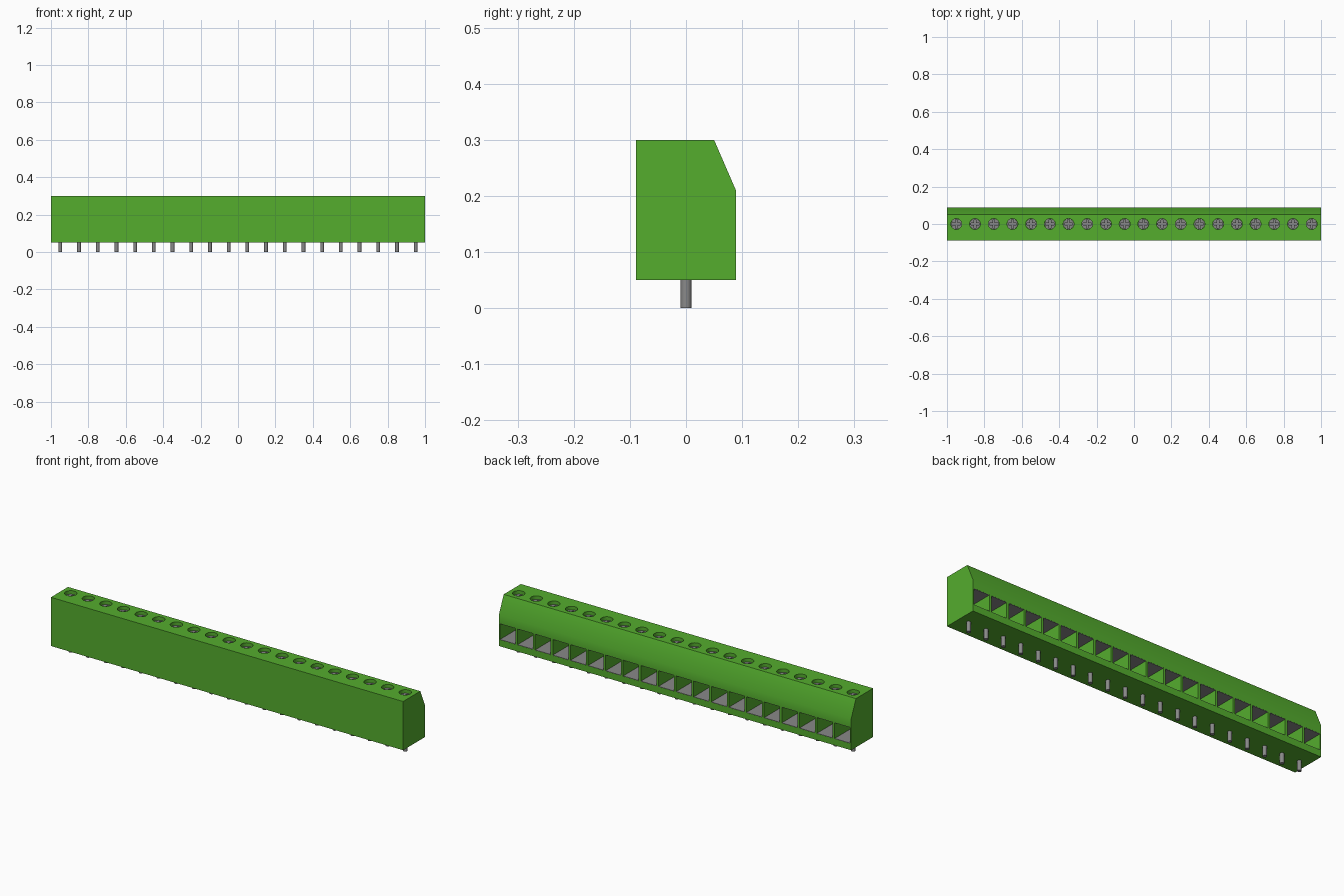
import bpy, bmesh, math
from mathutils import Matrix

if "Cube" in bpy.data.objects:
    bpy.data.objects.remove(bpy.data.objects["Cube"], do_unlink=True)

COUNT, PITCH = 20, 0.1
XS = [(i - (COUNT - 1) / 2) * PITCH for i in range(COUNT)]


def material(name, rgb):
    m = bpy.data.materials.new(name)
    m.use_nodes = True
    m.diffuse_color = (*rgb, 1)
    m.node_tree.nodes["Principled BSDF"].inputs["Base Color"].default_value = (*rgb, 1)
    return m


GREEN = material("green plastic", (0.089, 0.418, 0.027))
METAL = material("grey metal", (0.25, 0.25, 0.25))


def finish(bm, name, mat):
    bmesh.ops.recalc_face_normals(bm, faces=bm.faces)
    me = bpy.data.meshes.new(name)
    bm.to_mesh(me)
    bm.free()
    me.materials.append(mat)
    ob = bpy.data.objects.new(name, me)
    bpy.context.collection.objects.link(ob)
    return ob


def box_row(name, mat, width, y0, y1, z0, z1):
    """One box per terminal."""
    bm = bmesh.new()
    for x in XS:
        place = Matrix.Translation((x, (y0 + y1) / 2, (z0 + z1) / 2))
        bmesh.ops.create_cube(bm, size=1, matrix=place @ Matrix.Diagonal((width, y1 - y0, z1 - z0, 1)))
    return finish(bm, name, mat)


def cylinder_row(name, mat, radius, z0, z1, sides):
    """One upright cylinder per terminal."""
    bm = bmesh.new()
    for x in XS:
        bmesh.ops.create_cone(bm, cap_ends=True, segments=sides, radius1=radius, radius2=radius,
                              depth=z1 - z0, matrix=Matrix.Translation((x, 0, (z0 + z1) / 2)))
    return finish(bm, name, mat)


def activate(ob):
    bpy.ops.object.select_all(action="DESELECT")
    ob.select_set(True)
    bpy.context.view_layer.objects.active = ob


def cut(ob, cutter):
    activate(ob)
    mod = ob.modifiers.new("cut", "BOOLEAN")
    mod.operation, mod.solver, mod.object = "DIFFERENCE", "EXACT", cutter
    bpy.ops.object.modifier_apply(modifier=mod.name)
    bpy.data.objects.remove(cutter, do_unlink=True)


def smooth(ob):
    activate(ob)
    bpy.ops.object.shade_smooth_by_angle(angle=math.radians(30))


# Housing: side profile extruded along x
profile = [(-0.089, 0.05), (0.089, 0.05), (0.089, 0.21), (0.05, 0.30), (-0.089, 0.30)]
bm = bmesh.new()
face = bm.faces.new([bm.verts.new((-1, y, z)) for y, z in profile])
side = bmesh.ops.extrude_face_region(bm, geom=[face])["geom"]
bmesh.ops.translate(bm, vec=(2, 0, 0), verts=[v for v in side if isinstance(v, bmesh.types.BMVert)])
housing = finish(bm, "housing", GREEN)

# Wire openings in the back and screw wells in the top
WIDTH, BACK, LOW, HIGH = 0.088, -0.055, 0.083, 0.167
cut(housing, box_row("opening_cutter", GREEN, WIDTH, BACK, 0.12, LOW, HIGH))
cut(housing, cylinder_row("well_cutter", GREEN, 0.029, 0.26, 0.32, 32))
smooth(housing)

# Metal clamp plates lining each opening
box_row("clamp_floor", METAL, WIDTH, BACK, 0.0885, LOW, LOW + 0.002)
box_row("clamp_ceiling", METAL, WIDTH, BACK, 0.0885, HIGH - 0.002, HIGH)
box_row("clamp_end", METAL, WIDTH, BACK, BACK + 0.002, LOW, HIGH)

# Screws with crossed slots
screws = cylinder_row("screws", METAL, 0.0285, 0.259, 0.282, 32)
cut(screws, box_row("slot_cutter_a", METAL, 0.044, -0.005, 0.005, 0.270, 0.30))
cut(screws, box_row("slot_cutter_b", METAL, 0.010, -0.022, 0.022, 0.270, 0.30))
smooth(screws)

# Solder pins
smooth(cylinder_row("pins", METAL, 0.01, 0.0, 0.06, 24))
